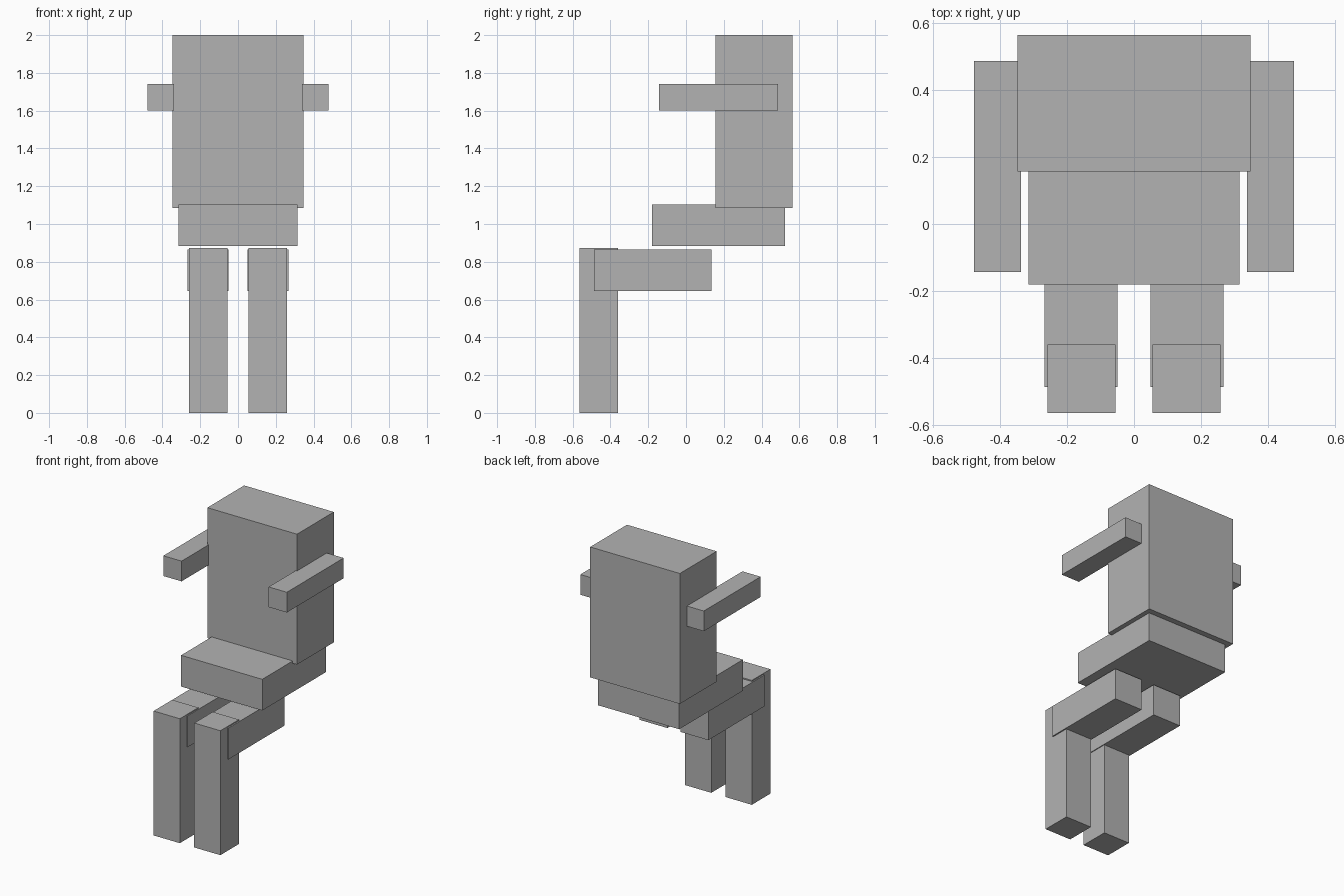
import bpy

if "Cube" in bpy.data.objects:
    bpy.data.objects.remove(bpy.data.objects["Cube"])

# One plain grey for the whole figure
grey = bpy.data.materials.new("plain_grey")
grey.diffuse_color = (0.45, 0.45, 0.45, 1.0)
grey.use_nodes = True
grey.node_tree.nodes["Principled BSDF"].inputs["Base Color"].default_value = grey.diffuse_color


def box(name, x, y, z):
    """Box spanning the given (min, max) ranges."""
    spans = (x, y, z)
    bpy.ops.mesh.primitive_cube_add(size=1, location=[(a + b) / 2 for a, b in spans])
    ob = bpy.context.object
    ob.name = name
    ob.scale = [b - a for a, b in spans]
    bpy.ops.object.transform_apply(location=False, rotation=False, scale=True)
    ob.data.materials.append(grey)
    return ob


def pair(name, x, y, z):
    """Matching boxes on the right (+x) and left (-x)."""
    box(name + "_right", x, y, z)
    box(name + "_left", (-x[1], -x[0]), y, z)


# Body
box("torso", (-0.348, 0.348), (0.157, 0.565), (1.085, 2.0))
box("hips", (-0.315, 0.315), (-0.181, 0.525), (0.883, 1.102))

# Limbs of the seated pose
pair("arm", (0.338, 0.479), (-0.143, 0.487), (1.60, 1.742))
pair("thigh", (0.05, 0.268), (-0.488, 0.135), (0.645, 0.865))
pair("shin", (0.056, 0.259), (-0.565, -0.36), (0.0, 0.873))
